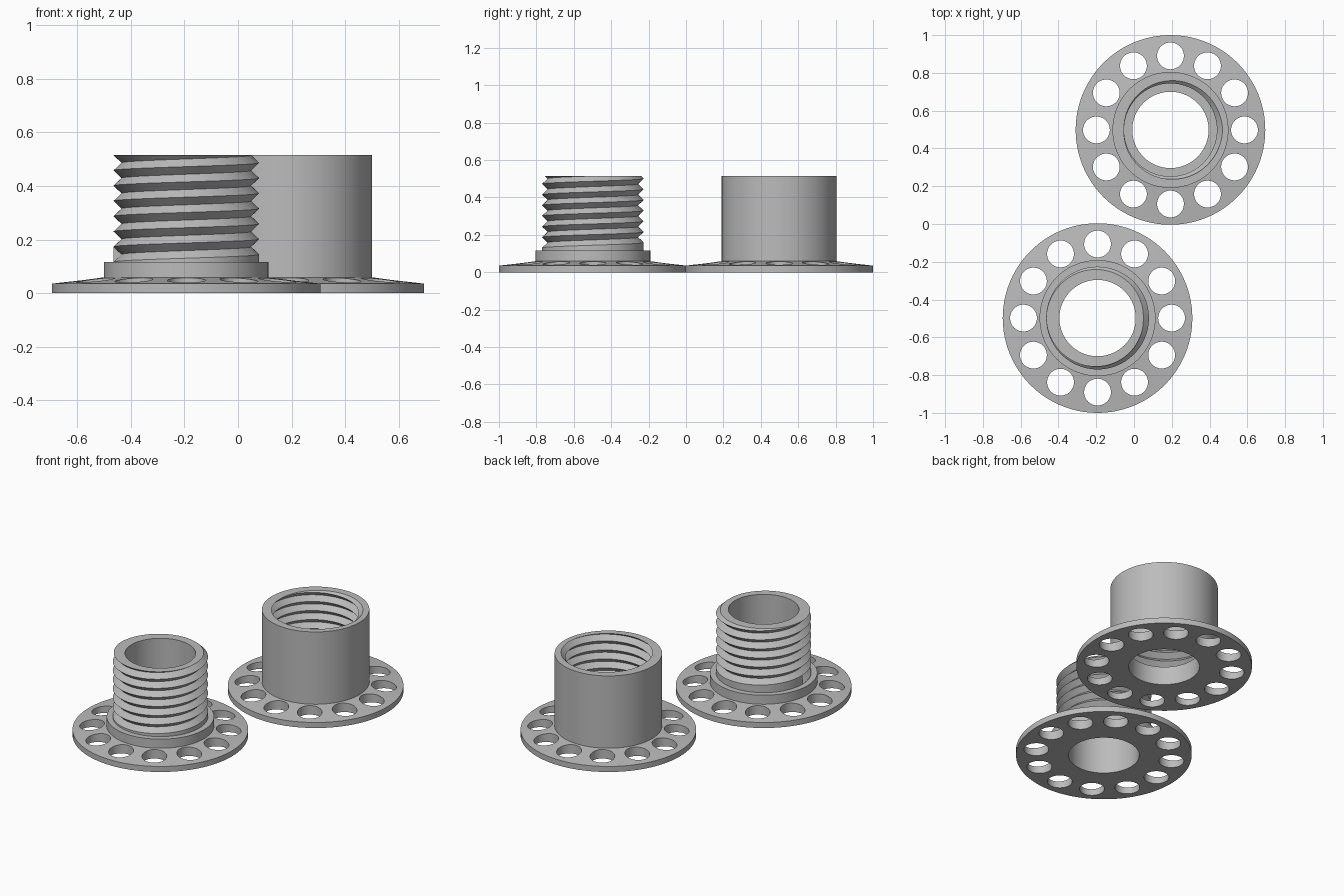
import bpy, bmesh, math

if "Cube" in bpy.data.objects:
    bpy.data.objects.remove(bpy.data.objects["Cube"])

N = 96                      # segments around each turned part
BORE, RIM, WALL = 0.202, 0.502, 0.307
BASE, TOP, TURNS = 0.116, 0.515, 7
PITCH = (TOP - BASE) / TURNS

grey = bpy.data.materials.new("plain grey")
grey.diffuse_color = (0.5, 0.5, 0.5, 1)
grey.use_nodes = True
grey.node_tree.nodes["Principled BSDF"].inputs["Base Color"].default_value = grey.diffuse_color


def thread_points(t, crest, root):
    """Zigzag (radius, height) outline of a V-groove helix at turn fraction t."""
    pts = []
    for k in range(2 * TURNS + 1):
        z = BASE + PITCH * (k / 2 + t)
        r = root if k % 2 else crest
        if z > TOP:
            f = ((TOP - BASE) / PITCH - t) % 1
            z, r = TOP, root + (crest - root) * abs(2 * f - 1)
        pts.append((r, z))
    return pts


def flanged_part(name, cx, cy, crest, root, inside):
    bm = bmesh.new()
    cols = []
    for j in range(N + 1):
        t = j / N
        a = math.pi * (2 * t - 1)
        # flange underside, rim and sloped top
        pts = [(BORE, 0), (RIM, 0), (RIM, 0.035), (WALL, 0.059)]
        thread = [(crest, BASE)] + thread_points(t, crest, root)
        if inside:          # plain wall outside, thread inside above a ledge
            pts += [(WALL, TOP)] + thread[::-1] + [(BORE, BASE)]
        else:               # collar, thread outside, plain bore
            pts += [(WALL, BASE)] + thread + [(BORE, TOP)]
        cols.append([bm.verts.new((r * math.cos(a), r * math.sin(a), z)) for r, z in pts])
    n = len(cols[0])
    for c, d in zip(cols, cols[1:]):
        for i in range(n):
            bm.faces.new((c[i], d[i], d[(i + 1) % n], c[(i + 1) % n]))
    # end wall where the groove starts
    bm.faces.new([bm.verts.new((-r, 0, z)) for r, z in thread_points(0, crest, root)[:3]])
    bmesh.ops.remove_doubles(bm, verts=bm.verts, dist=1e-4)
    bmesh.ops.dissolve_degenerate(bm, edges=bm.edges, dist=1e-5)
    bmesh.ops.recalc_face_normals(bm, faces=bm.faces)
    me = bpy.data.meshes.new(name)
    bm.to_mesh(me)
    bm.free()
    me.materials.append(grey)
    ob = bpy.data.objects.new(name, me)
    ob.location = (cx, cy, 0)
    bpy.context.collection.objects.link(ob)

    # ring of twelve round holes through the flange
    bm = bmesh.new()
    for i in range(12):
        a = i * math.pi / 6
        res = bmesh.ops.create_cone(bm, cap_ends=True, segments=48, radius1=0.071,
                                    radius2=0.071, depth=0.3)
        bmesh.ops.translate(bm, verts=res["verts"],
                            vec=(0.392 * math.cos(a), 0.392 * math.sin(a), 0))
    cm = bpy.data.meshes.new("hole_cutter")
    bm.to_mesh(cm)
    bm.free()
    cutter = bpy.data.objects.new("hole_cutter", cm)
    cutter.location = ob.location
    cutter.hide_render = True
    bpy.context.collection.objects.link(cutter)

    mod = ob.modifiers.new("holes", 'BOOLEAN')
    mod.operation, mod.solver, mod.object = 'DIFFERENCE', 'EXACT', cutter
    bpy.ops.object.select_all(action='DESELECT')
    bpy.context.view_layer.objects.active = ob
    ob.select_set(True)
    bpy.ops.object.modifier_apply(modifier=mod.name)
    bpy.data.objects.remove(cutter)
    bpy.ops.object.shade_smooth_by_angle(angle=math.radians(30))


flanged_part("threaded_plug", -0.193, -0.498, 0.272, 0.242, False)
flanged_part("threaded_socket", 0.193, 0.498, 0.246, 0.276, True)
